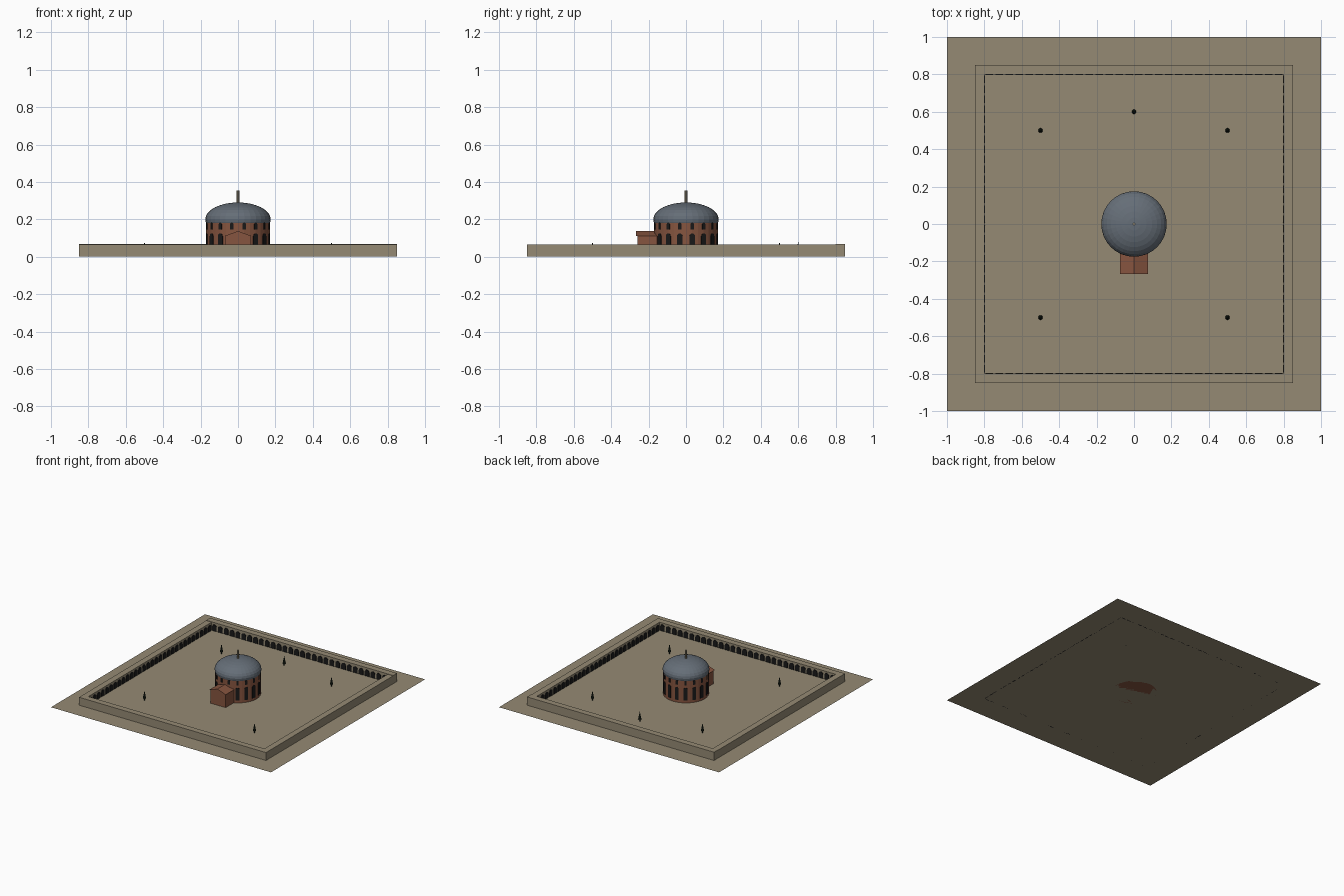
import bpy, bmesh
from math import pi, cos, sin
from mathutils import Matrix

if "Cube" in bpy.data.objects:
    bpy.data.objects.remove(bpy.data.objects["Cube"])


def mat(name, r, g, b):
    m = bpy.data.materials.new(name)
    m.diffuse_color = (r, g, b, 1)
    m.use_nodes = True
    m.node_tree.nodes["Principled BSDF"].inputs["Base Color"].default_value = m.diffuse_color
    return m


SAND = mat("sandstone", 0.30, 0.255, 0.175)
BRICK = mat("brick", 0.24, 0.09, 0.05)
SLATE = mat("slate", 0.13, 0.155, 0.185)
DARK = mat("dark_opening", 0.01, 0.01, 0.01)
LEAF = mat("cypress", 0.012, 0.02, 0.012)


def finish(name, bm, material):
    bmesh.ops.recalc_face_normals(bm, faces=bm.faces)
    me = bpy.data.meshes.new(name)
    bm.to_mesh(me)
    bm.free()
    me.materials.append(material)
    ob = bpy.data.objects.new(name, me)
    bpy.context.collection.objects.link(ob)
    return ob


def add_box(bm, x0, x1, y0, y1, z0, z1):
    m = Matrix.Translation(((x0 + x1) / 2, (y0 + y1) / 2, (z0 + z1) / 2))
    bmesh.ops.create_cube(bm, size=1, matrix=m @ Matrix.Diagonal((x1 - x0, y1 - y0, z1 - z0, 1)))


def add_cone(bm, x, y, z0, z1, r0, r1, n):
    bmesh.ops.create_cone(bm, cap_ends=True, segments=n, radius1=r0, radius2=r1, depth=z1 - z0,
                          matrix=Matrix.Translation((x, y, (z0 + z1) / 2)))


def add_prism(bm, profile, y0, y1, m=Matrix()):
    # extrude an (x, z) profile from y0 to y1
    a = [bm.verts.new(m @ Matrix.Translation((x, y0, z)).translation) for x, z in profile]
    b = [bm.verts.new(m @ Matrix.Translation((x, y1, z)).translation) for x, z in profile]
    bm.faces.new(a)
    bm.faces.new(b[::-1])
    for i in range(len(a)):
        j = (i + 1) % len(a)
        bm.faces.new((a[i], b[i], b[j], a[j]))


def arch(cx, w, z0, z1, n=6):
    # round-headed opening outline
    r = w / 2
    pts = [(cx - r, z0), (cx + r, z0)]
    return pts + [(cx + r * cos(pi * i / n), z1 - r + r * sin(pi * i / n)) for i in range(n + 1)]


# ground sheet
bm = bmesh.new()
bmesh.ops.create_grid(bm, x_segments=1, y_segments=1, size=1)
finish("ground", bm, SAND)

# courtyard walls
for name, box in {
    "front_wall": (-0.85, 0.85, -0.85, -0.80, 0, 0.065),
    "back_wall": (-0.85, 0.85, 0.80, 0.85, 0, 0.068),
    "left_wall": (-0.85, -0.80, -0.80, 0.80, 0, 0.065),
    "right_wall": (0.80, 0.85, -0.80, 0.80, 0, 0.065),
}.items():
    bm = bmesh.new()
    add_box(bm, *box)
    finish(name, bm, SAND)

# arcade of dark arches on the inside of each wall
COUNT = 30
for side, name in enumerate(("back", "left", "front", "right")):
    bm = bmesh.new()
    rot = Matrix.Rotation(side * pi / 2, 4, 'Z')
    for i in range(COUNT):
        x = -0.8 + 1.6 * (i + 0.5) / COUNT
        add_prism(bm, arch(x, 0.04, 0, 0.052), 0.796, 0.804, rot)
    finish(name + "_arcade", bm, DARK)

# round brick hall
bm = bmesh.new()
add_cone(bm, 0, 0, 0, 0.2, 0.17, 0.17, 32)
finish("drum", bm, BRICK)

# two tiers of windows round the drum
for name, w, z0, z1 in (("lower_windows", 0.03, 0.02, 0.125), ("upper_windows", 0.018, 0.145, 0.183)):
    bm = bmesh.new()
    for i in range(16):
        rot = Matrix.Rotation(2 * pi * (i + 0.5) / 16, 4, 'Z')
        add_prism(bm, arch(0, w, z0, z1), 0.16, 0.172, rot)
    finish(name, bm, DARK)

# flattened dome
bm = bmesh.new()
bmesh.ops.create_uvsphere(bm, u_segments=32, v_segments=16, radius=0.175,
                          matrix=Matrix.Translation((0, 0, 0.2)) @ Matrix.Diagonal((1, 1, 0.515, 1)))
finish("dome", bm, SLATE)

# spire on the dome
bm = bmesh.new()
add_cone(bm, 0, 0, 0.28, 0.355, 0.008, 0.008, 8)
finish("spire", bm, SAND)

# entrance porch with gabled roof
bm = bmesh.new()
add_box(bm, -0.07, 0.07, -0.26, -0.12, 0, 0.112)
finish("porch", bm, BRICK)
bm = bmesh.new()
add_prism(bm, [(-0.075, 0.11), (0.075, 0.11), (0, 0.137)], -0.267, -0.12)
finish("porch_roof", bm, BRICK)

# cypress trees
for i, (x, y) in enumerate([(-0.5, -0.5), (0.5, -0.5), (-0.5, 0.5), (0.5, 0.5), (0, 0.6)]):
    bm = bmesh.new()
    add_cone(bm, x, y, 0, 0.025, 0.004, 0.004, 8)
    add_cone(bm, x, y, 0.018, 0.08, 0.0125, 0, 10)
    finish(f"cypress_{i + 1}", bm, LEAF)
